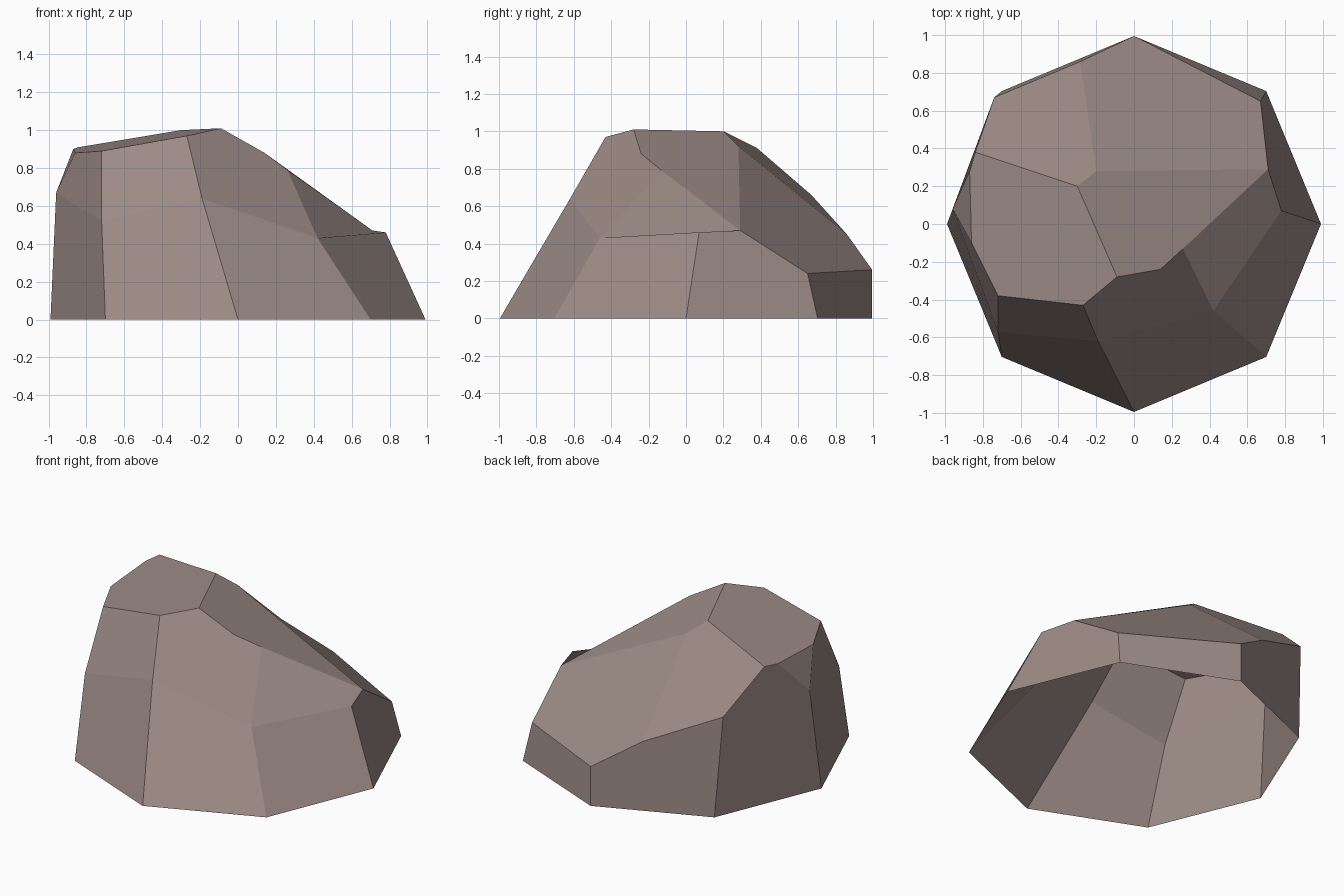
import bpy
import bmesh
from math import sin, cos, pi
from mathutils import Vector

old = bpy.data.objects.get("Cube")
if old:
    bpy.data.objects.remove(old, do_unlink=True)

# One flat stone colour
stone = bpy.data.materials.new("warm_grey_stone")
stone.use_nodes = True
colour = (0.33, 0.255, 0.235, 1)
stone.diffuse_color = colour
shader = next(n for n in stone.node_tree.nodes if n.type == "BSDF_PRINCIPLED")
shader.inputs["Base Color"].default_value = colour
shader.inputs["Roughness"].default_value = 0.9

bm = bmesh.new()
points = {}


def add_point(name, co):
    points[name] = bm.verts.new(Vector(co))


def facet(names):
    """Make one flat facet from a sequence of point names."""
    return bm.faces.new([points[n] for n in names.split()])


# Octagonal foot, counter-clockwise from the front
sides = ["front", "front_left", "left", "back_left",
         "back", "back_right", "right", "front_right"]
for i, side in enumerate(sides):
    angle = i * pi / 4
    add_point(side + "_foot", (0.99 * sin(angle), -0.995 * cos(angle), 0))

# Shoulder: where the walls bend inward
shoulder = {
    "front": (-0.19, -0.62, 0.64),
    "front_left": (0.42, -0.46, 0.43),
    "left": (0.78, 0.07, 0.46),
    "back_left": (0.67, 0.65, 0.24),
    "back": (0, 0.995, 0.26),
    "back_right": (-0.74, 0.67, 0.66),
    "right": (-0.96, 0.08, 0.67),
    "front_right": (-0.72, -0.57, 0.52),
}
for side, co in shoulder.items():
    add_point(side, co)

# Rim and crown of the stone
crown = {
    "front_rim": (-0.27, -0.43, 0.97),
    "peak": (-0.09, -0.28, 1.01),
    "ridge": (0.14, -0.24, 0.88),
    "front_left_rim": (0.26, -0.13, 0.79),
    "left_rim": (0.71, 0.29, 0.47),
    "back_rim": (-0.285, 0.86, 0.45),
    "back_right_rim": (-0.84, 0.38, 0.91),
    "right_corner": (-0.87, 0.28, 0.9),
    "right_rim": (-0.86, -0.1, 0.88),
    "front_right_rim": (-0.72, -0.38, 0.89),
    "top_edge": (-0.3, 0.2, 1.0),
    "slope_centre": (-0.2, 0.28, 0.92),
}
for name, co in crown.items():
    add_point(name, co)

# Lower walls; some borders bend through extra rim points
bends = {"left": "left_rim ", "back": "back_rim ",
         "back_right": "back_right_rim right_corner "}
for i, a in enumerate(sides):
    b = sides[(i + 1) % len(sides)]
    bend = " ".join(reversed(bends.get(a, "").split()))
    facet(f"{a}_foot {b}_foot {b} {bend} {a}")

# Upper walls
facet("front front_left front_left_rim ridge peak front_rim")
facet("front_left left left_rim front_left_rim")
facet("front_right front front_rim front_right_rim")
facet("right front_right front_right_rim right_rim")
facet("right right_rim right_corner")

# Top plate and the three sloping facets behind it
facet("top_edge back_right_rim right_corner right_rim front_right_rim front_rim peak")
facet("slope_centre back_rim back_right back_right_rim top_edge")
facet("slope_centre left_rim back_left back back_rim")
facet("slope_centre top_edge peak ridge front_left_rim left_rim")

bmesh.ops.recalc_face_normals(bm, faces=bm.faces[:])
mesh = bpy.data.meshes.new("rock")
bm.to_mesh(mesh)
bm.free()
mesh.materials.append(stone)
rock = bpy.data.objects.new("rock", mesh)
bpy.context.collection.objects.link(rock)
